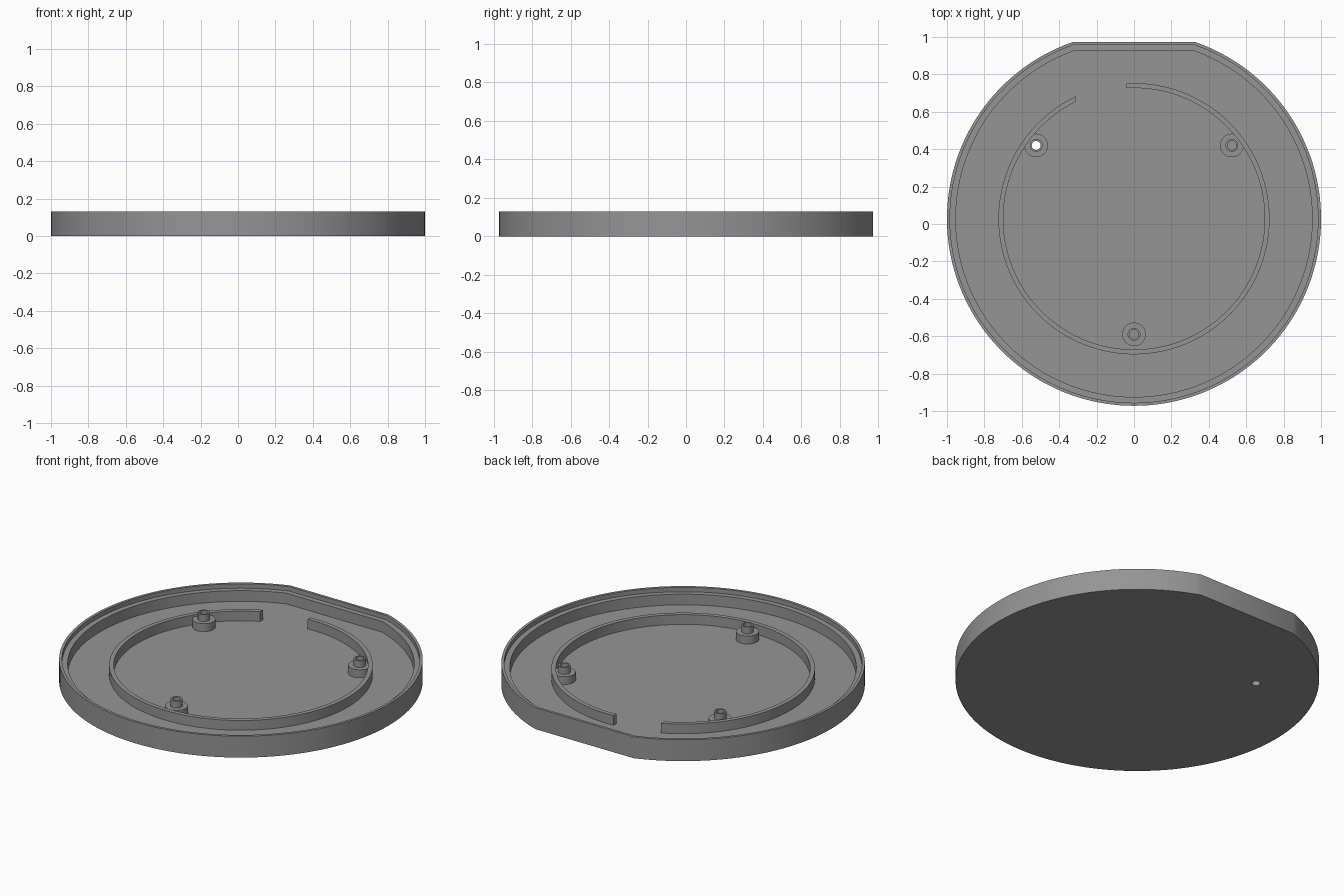
import bpy, bmesh, math

if "Cube" in bpy.data.objects:
    bpy.data.objects.remove(bpy.data.objects["Cube"])

CY = 0.028           # centre of the round outline
FLAT = 0.944         # distance from that centre to the flat back edge
FLOOR, RING_TOP, POST_TOP, PIN_TOP = 0.038, 0.097, 0.086, 0.127
HOLE_R = 0.024
POSTS = [(-0.523, 0.42), (0.523, 0.42), (0.0, -0.59)]

grey = bpy.data.materials.new("grey plastic")
grey.diffuse_color = (0.3, 0.3, 0.3, 1)
grey.use_nodes = True
grey.node_tree.nodes["Principled BSDF"].inputs["Base Color"].default_value = grey.diffuse_color


def finish(bm, name):
    bmesh.ops.recalc_face_normals(bm, faces=bm.faces[:])
    mesh = bpy.data.meshes.new(name)
    bm.to_mesh(mesh)
    bm.free()
    mesh.materials.append(grey)
    ob = bpy.data.objects.new(name, mesh)
    bpy.context.collection.objects.link(ob)
    return ob


def smooth(ob):
    bpy.ops.object.select_all(action='DESELECT')
    bpy.context.view_layer.objects.active = ob
    ob.select_set(True)
    bpy.ops.object.shade_smooth_by_angle(angle=math.radians(25))


def bridge(bm, a, b, closed=True):
    n = len(a)
    for i in range(n if closed else n - 1):
        j = (i + 1) % n
        bm.faces.new((a[i], a[j], b[j], b[i]))


def outline(offset, n=144):
    """Circle with a flat back edge, shrunk inward by offset."""
    r, d = 1 - offset, FLAT - offset
    start = math.asin(d / r)
    sweep = 2 * math.pi - (math.pi - 2 * start)
    return [(r * math.cos(start - sweep * i / n),
             CY + r * math.sin(start - sweep * i / n)) for i in range(n + 1)]


# Dish: outer wall, thin lip, ledge and floor
bm = bmesh.new()
steps = [(0, 0), (0, 0.13), (0.016, 0.13), (0.016, 0.103), (0.047, 0.103), (0.047, FLOOR)]
loops = [[bm.verts.new((x, y, z)) for x, y in outline(o)] for o, z in steps]
for a, b in zip(loops, loops[1:]):
    bridge(bm, a, b)
bm.faces.new(loops[0])
bm.faces.new(loops[-1])
dish = finish(bm, "dish")

# Through hole under the left post
bm = bmesh.new()
bmesh.ops.create_cone(bm, cap_ends=True, segments=32, radius1=HOLE_R, radius2=HOLE_R, depth=0.3)
bmesh.ops.translate(bm, verts=bm.verts[:], vec=(*POSTS[0], 0))
cutter = finish(bm, "hole_cutter")
cutter.hide_render = True
mod = dish.modifiers.new("hole", 'BOOLEAN')
mod.operation, mod.object, mod.solver = 'DIFFERENCE', cutter, 'EXACT'
bpy.context.view_layer.objects.active = dish
bpy.ops.object.modifier_apply(modifier=mod.name)
bpy.data.objects.remove(cutter)
smooth(dish)

# Open ring wall whose two ends are cut parallel to the side
bm = bmesh.new()
sections = []
for r, z in [(0.725, FLOOR - 0.005), (0.725, RING_TOP), (0.699, RING_TOP), (0.699, FLOOR - 0.005)]:
    a0, a1 = math.acos(-0.04 / r), math.acos(-0.31 / r) - 2 * math.pi
    angles = [a0 + (a1 - a0) * i / 128 for i in range(129)]
    sections.append([bm.verts.new((r * math.cos(a), CY + r * math.sin(a), z)) for a in angles])
for k in range(4):
    bridge(bm, sections[k], sections[(k + 1) % 4], closed=False)
for end in (0, -1):
    bm.faces.new([s[end] for s in sections])
smooth(finish(bm, "ring_wall"))

# Stepped hollow posts
for (px, py), name in zip(POSTS, ("left_post", "right_post", "front_post")):
    bm = bmesh.new()
    profile = [(0.063, FLOOR), (0.063, POST_TOP), (0.034, POST_TOP),
               (0.034, PIN_TOP), (HOLE_R, PIN_TOP), (HOLE_R, FLOOR)]
    rings = [[bm.verts.new((px + r * math.cos(i * math.pi / 16),
                            py + r * math.sin(i * math.pi / 16), z)) for i in range(32)]
             for r, z in profile]
    for a, b in zip(rings, rings[1:]):
        bridge(bm, a, b)
    smooth(finish(bm, name))
